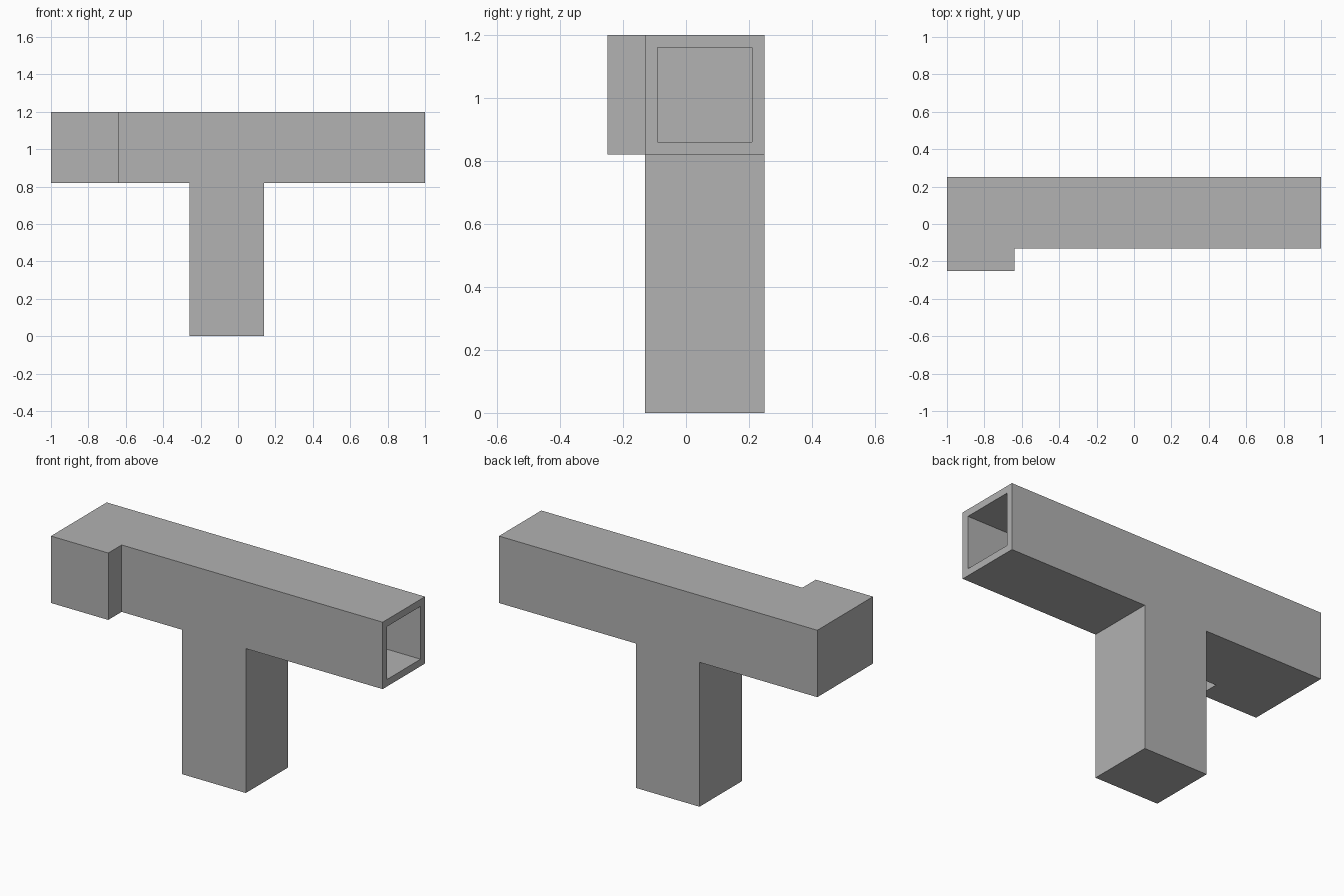
import bpy
import bmesh
from mathutils import Vector

cube = bpy.data.objects.get("Cube")
if cube:
    bpy.data.objects.remove(cube, do_unlink=True)

FRONT, BACK = -0.13, 0.25      # depth of the bar and the leg
BAR_BOTTOM, TOP = 0.82, 1.2
WALL = 0.04                    # rim around the open end

grey = bpy.data.materials.new("plain grey")
grey.use_nodes = True
grey.diffuse_color = (0.445, 0.445, 0.445, 1)
grey.node_tree.nodes["Principled BSDF"].inputs["Base Color"].default_value = grey.diffuse_color


def prism(outline, bottom, top):
    """Closed prism from a plan outline."""
    bm = bmesh.new()
    base = bm.faces.new([bm.verts.new((x, y, bottom)) for x, y in outline])
    result = bmesh.ops.extrude_face_region(bm, geom=[base], use_keep_orig=True)
    raised = [g for g in result["geom"] if isinstance(g, bmesh.types.BMVert)]
    bmesh.ops.translate(bm, verts=raised, vec=(0, 0, top - bottom))
    bmesh.ops.recalc_face_normals(bm, faces=bm.faces)
    return bm


def finish(name, bm):
    mesh = bpy.data.meshes.new(name)
    bm.to_mesh(mesh)
    bm.free()
    mesh.materials.append(grey)
    bpy.context.collection.objects.link(bpy.data.objects.new(name, mesh))


# Crossbar with a forward block at its right end
bar = prism([(-1, BACK), (-1, -0.25), (-0.64, -0.25),
             (-0.64, FRONT), (1, FRONT), (1, BACK)], BAR_BOTTOM, TOP)

# Square bore: inset the open end and push it in
bar.normal_update()
end = max(bar.faces, key=lambda f: f.calc_center_median().x)
bmesh.ops.inset_individual(bar, faces=[end], thickness=WALL, use_even_offset=True)
bore = bmesh.ops.extrude_discrete_faces(bar, faces=[end])["faces"][0]
bmesh.ops.translate(bar, verts=bore.verts, vec=Vector((2 * WALL - 2, 0, 0)))
finish("crossbar", bar)

# Leg
leg = prism([(-0.26, FRONT), (0.14, FRONT), (0.14, BACK), (-0.26, BACK)], 0, BAR_BOTTOM)
finish("leg", leg)
